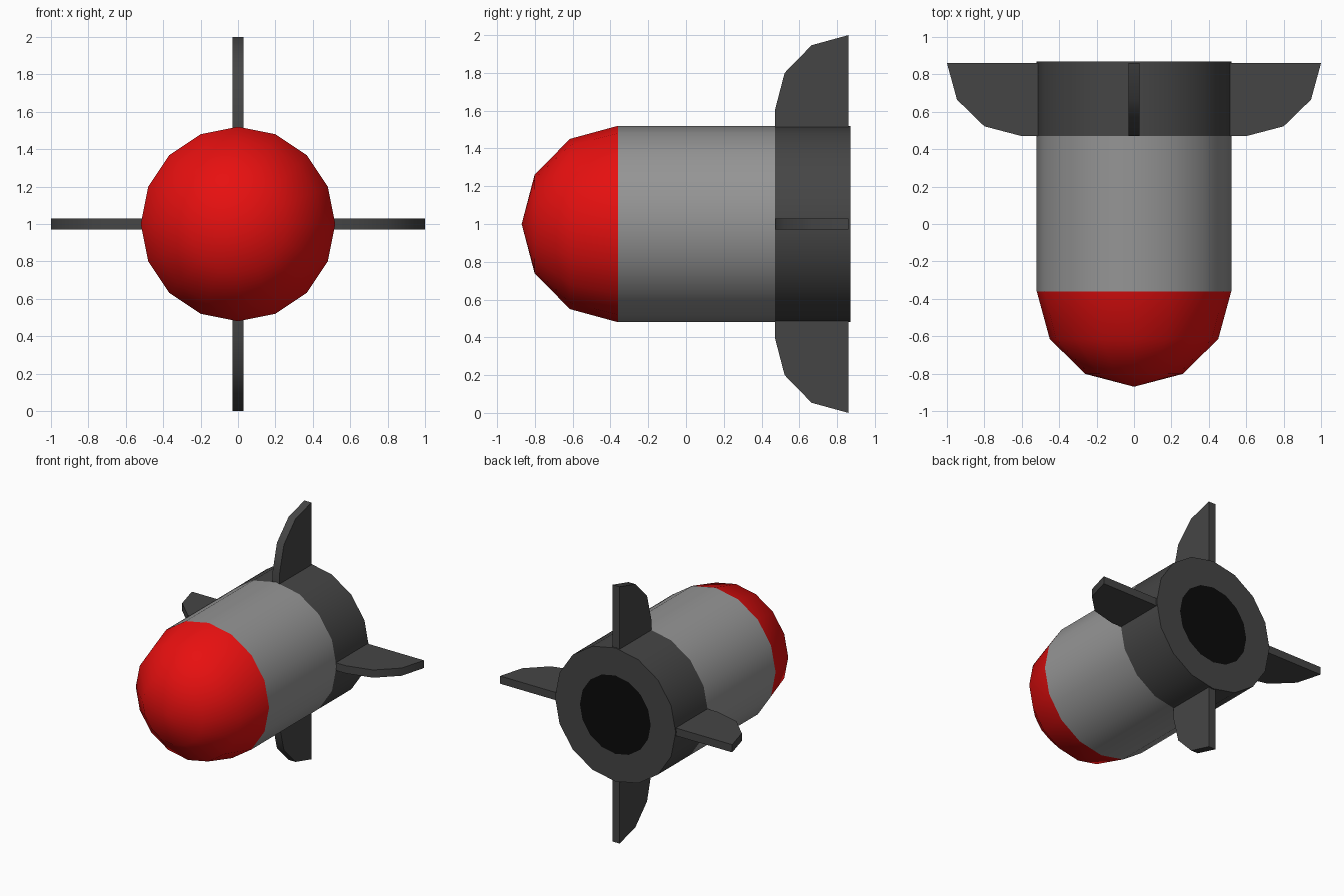
import bpy, bmesh
from math import sin, cos, pi, radians
from mathutils import Matrix

if "Cube" in bpy.data.objects:
    bpy.data.objects.remove(bpy.data.objects["Cube"])

SIDES = 16
R = 0.52           # body radius
AXIS_Z = 1.0       # height of the long axis


def material(name, r, g, b):
    m = bpy.data.materials.new(name)
    m.diffuse_color = (r, g, b, 1)
    m.use_nodes = True
    m.node_tree.nodes["Principled BSDF"].inputs["Base Color"].default_value = m.diffuse_color
    return m


RED = material("red", 0.8, 0.005, 0.005)
GREY = material("grey", 0.3, 0.3, 0.3)
DARK = material("dark_grey", 0.06, 0.06, 0.06)
BLACK = material("black", 0.003, 0.003, 0.003)


def finish(bm, name, mat):
    bmesh.ops.recalc_face_normals(bm, faces=bm.faces)
    mesh = bpy.data.meshes.new(name)
    bm.to_mesh(mesh)
    bm.free()
    mesh.materials.append(mat)
    ob = bpy.data.objects.new(name, mesh)
    bpy.context.collection.objects.link(ob)
    ob.location.z = AXIS_Z
    bpy.ops.object.select_all(action='DESELECT')
    ob.select_set(True)
    bpy.context.view_layer.objects.active = ob
    bpy.ops.object.shade_smooth_by_angle(angle=radians(40))
    return ob


def lathe(name, profile, mat, facing):
    """Turn (radius, y) points round the y axis; facing = outward test direction."""
    bm = bmesh.new()
    rings = []
    for r, y in profile:
        if r < 1e-6:
            rings.append([bm.verts.new((0, y, 0))] * SIDES)
        else:
            rings.append([bm.verts.new((r * cos(2 * pi * i / SIDES), y, r * sin(2 * pi * i / SIDES)))
                          for i in range(SIDES)])
    for a, b in zip(rings, rings[1:]):
        for i in range(SIDES):
            j = (i + 1) % SIDES
            bm.faces.new(dict.fromkeys((a[i], a[j], b[j], b[i])))
    ob = finish(bm, name, mat)
    # open shells: make sure the normals point outwards
    p = ob.data.polygons[0]
    c = p.center
    out = p.normal.y * facing if facing else p.normal.x * c.x + p.normal.z * c.z
    if out < 0:
        ob.data.flip_normals()
    return ob


# Rounded nose, cylindrical body, tail section and black exhaust disc
lathe("nose", [(R * sin(k * pi / 6), -0.36 - 0.51 * cos(k * pi / 6)) for k in range(4)], RED, -1)
lathe("body", [(R, -0.36), (R, 0.47)], GREY, 0)
lathe("tail_section", [(R, 0.47), (R, 0.87), (0.305, 0.87)], DARK, 0)
lathe("exhaust", [(0.305, 0.87), (0, 0.87)], BLACK, 1)

# Four fins with a quarter-ellipse leading edge
outline = [(0.86, 0.45), (0.47, 0.45)]
outline += [(0.86 - 0.39 * cos(k * pi / 6), 0.6 + 0.4 * sin(k * pi / 6)) for k in range(4)]
for n, side in enumerate(("top", "right", "bottom", "left")):
    bm = bmesh.new()
    face = bm.faces.new([bm.verts.new((-0.03, y, z)) for y, z in outline])
    ext = bmesh.ops.extrude_face_region(bm, geom=[face], use_keep_orig=True)
    bmesh.ops.translate(bm, vec=(0.06, 0, 0),
                        verts=[g for g in ext["geom"] if isinstance(g, bmesh.types.BMVert)])
    bmesh.ops.rotate(bm, verts=bm.verts, matrix=Matrix.Rotation(n * pi / 2, 3, 'Y'))
    finish(bm, "fin_" + side, DARK)
